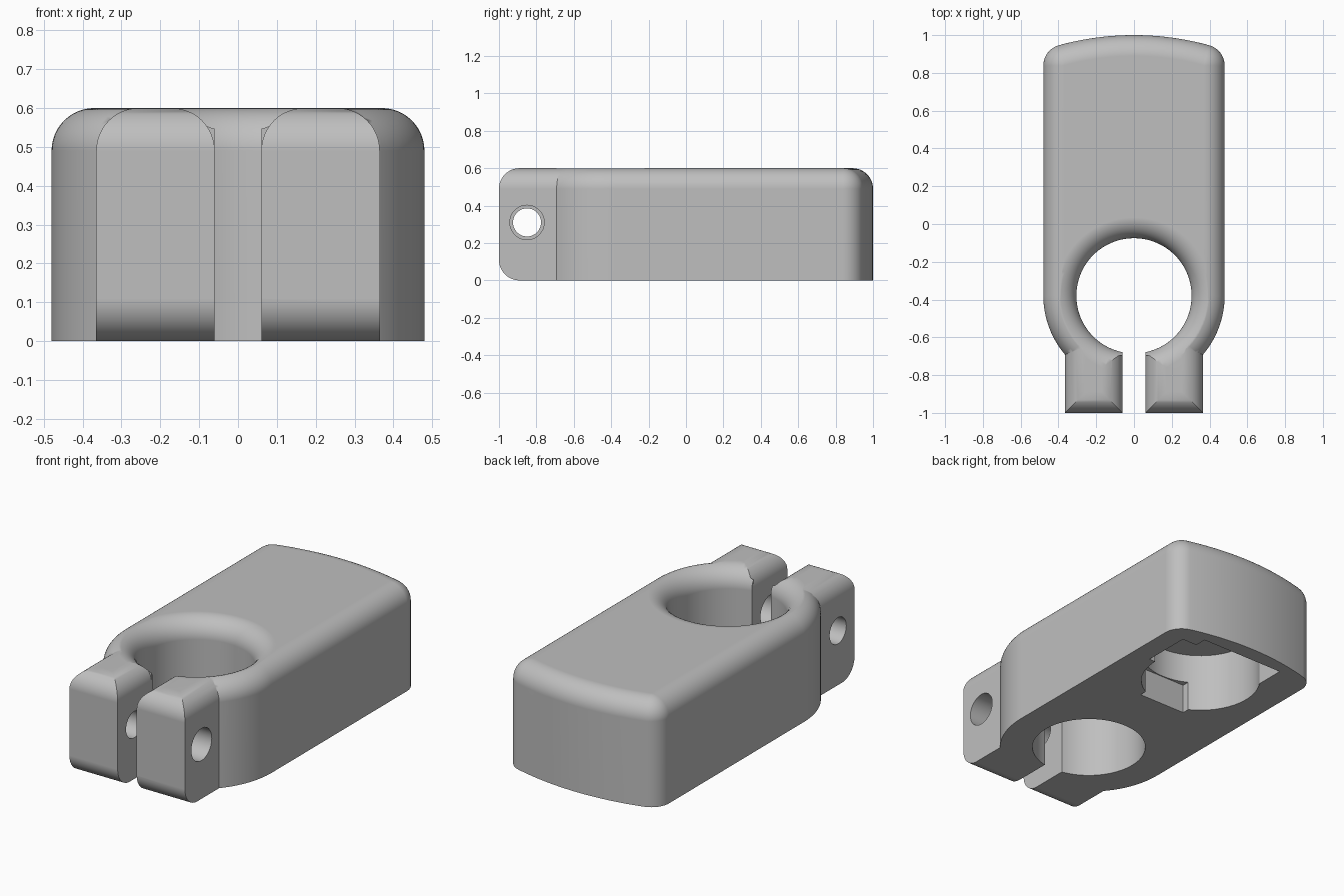
import bpy, bmesh
from math import sin, cos, pi, hypot, sqrt, atan2

if "Cube" in bpy.data.objects:
    bpy.data.objects.remove(bpy.data.objects["Cube"])

HEIGHT, FILLET, HALF = 0.6, 0.11, 0.48
HOLE_Y, HOLE_R = -0.38, 0.305
LUG_IN, LUG_OUT = 0.06, 0.365

grey = bpy.data.materials.new("plain grey")
grey.use_nodes = True
colour = (0.52, 0.52, 0.52, 1)
grey.diffuse_color = colour
grey.node_tree.nodes["Principled BSDF"].inputs["Base Color"].default_value = colour


def skin(name, loops):
    """Closed solid skinned through a stack of equal loops of points."""
    bm = bmesh.new()
    rings = [[bm.verts.new(p) for p in loop] for loop in loops]
    n = len(rings[0])
    for low, high in zip(rings, rings[1:]):
        for i in range(n):
            j = (i + 1) % n
            bm.faces.new((low[i], low[j], high[j], high[i]))
    bm.faces.new(rings[0][::-1])
    bm.faces.new(rings[-1])
    bmesh.ops.recalc_face_normals(bm, faces=bm.faces)
    mesh = bpy.data.meshes.new(name)
    bm.to_mesh(mesh)
    bm.free()
    mesh.materials.append(grey)
    obj = bpy.data.objects.new(name, mesh)
    bpy.context.collection.objects.link(obj)
    return obj


def box(name, x0, x1, y0, y1, z0, z1):
    return skin(name, [[(x0, y0, z), (x1, y0, z), (x1, y1, z), (x0, y1, z)] for z in (z0, z1)])


def lathe(name, profile, y, sides=96):
    return skin(name, [[(r * cos(2 * pi * i / sides), y + r * sin(2 * pi * i / sides), z)
                        for i in range(sides)] for r, z in profile])


def combine(target, tool, operation):
    mod = target.modifiers.new(operation, 'BOOLEAN')
    mod.operation, mod.solver, mod.object = operation, 'EXACT', tool
    bpy.context.view_layer.objects.active = target
    bpy.ops.object.modifier_apply(modifier=mod.name)
    bpy.data.objects.remove(tool)


def arc(cx, cy, r, a0, a1, steps):
    return [(cx + r * cos(a0 + (a1 - a0) * i / steps), cy + r * sin(a0 + (a1 - a0) * i / steps))
            for i in range(steps + 1)]


# Body plan: round front, straight sides, gently bowed back with rounded corners
BACK_R, CORNER = 1.5, 0.112
corner_x = HALF - CORNER
bow_y = 1 - BACK_R
corner_y = bow_y + sqrt((BACK_R - CORNER) ** 2 - corner_x ** 2)
corner_a = atan2(corner_y - bow_y, corner_x)


def outline(inset, z):
    pts = arc(0, HOLE_Y, HALF - inset, -pi, 0, 64)
    pts += arc(corner_x, corner_y, CORNER - inset, 0, corner_a, 12)
    pts += arc(0, bow_y, BACK_R - inset, corner_a, pi - corner_a, 24)[1:-1]
    pts += arc(-corner_x, corner_y, CORNER - inset, pi - corner_a, pi, 12)
    return [(x, y, z) for x, y in pts]


STEPS = 12
turns = [i * pi / 2 / STEPS for i in range(STEPS + 1)]
body = skin("clamp_body", [outline(0, 0)] + [
    outline(FILLET * (1 - cos(a)), HEIGHT - FILLET + FILLET * sin(a)) for a in turns])
combine(body, box("front_trim", -1, 1, -1.5, -0.695, -1, 1), 'DIFFERENCE')

# Clamp lugs: rounded along the top, and rounded at the front top and bottom
top = HEIGHT - FILLET
for side in (-1, 1):
    section = [(LUG_IN, 0), (LUG_OUT, 0)]
    section += arc(LUG_OUT - FILLET, top, FILLET, 0, pi / 2, STEPS)
    section += arc(LUG_IN + FILLET, top, FILLET, pi / 2, pi, STEPS)
    lug = skin("lug", [[(side * x, y, z) for x, z in section] for y in (-1.1, -0.6)])
    nose = [(-0.5, 0), (-0.5, HEIGHT)]
    nose += arc(FILLET - 1, top, FILLET, pi / 2, pi, STEPS)
    nose += arc(FILLET - 1, FILLET, FILLET, pi, 3 * pi / 2, STEPS)
    combine(lug, skin("nose", [[(x, y, z) for y, z in nose] for x in (-0.6, 0.6)]), 'INTERSECT')
    combine(body, lug, 'UNION')

# Clamp bore with a flared top rim, and the slot that opens it
flare = [(HOLE_R + FILLET * (1 - cos(a)), top + FILLET * sin(a)) for a in turns]
bore = lathe("bore", [(HOLE_R, -0.2)] + flare + [(HOLE_R + FILLET, 0.8)], HOLE_Y)
combine(body, bore, 'DIFFERENCE')
combine(body, box("slot", -LUG_IN, LUG_IN, -1.2, -0.55, -0.2, 0.8), 'DIFFERENCE')

# Bolt holes, wider through the left lug
for x0, x1, r in ((0, 0.6, 0.092), (-0.6, 0, 0.075)):
    ring = arc(-0.85, 0.31, r, 0, 2 * pi, 40)[:-1]
    combine(body, skin("bolt", [[(x, y, z) for y, z in ring] for x in (x0, x1)]), 'DIFFERENCE')

# Underside socket: round pocket with shallow square notches
POCKET_Y = 0.56
combine(body, lathe("pocket", [(0.32, -0.2), (0.32, 0.34)], POCKET_Y), 'DIFFERENCE')
for x0, x1, y0, y1 in ((-0.15, 0.15, 0.235, POCKET_Y),
                       (-0.265, 0.265, POCKET_Y, 0.91),
                       (0, 0.36, POCKET_Y, 0.84)):
    combine(body, box("notch", x0, x1, y0, y1, -0.2, 0.17), 'DIFFERENCE')

# Smooth the fillets while keeping crisp edges
bpy.ops.object.select_all(action='DESELECT')
body.select_set(True)
bpy.context.view_layer.objects.active = body
bpy.ops.object.shade_smooth_by_angle(angle=pi / 6)
weighted = body.modifiers.new("even_shading", 'WEIGHTED_NORMAL')
weighted.keep_sharp = True
